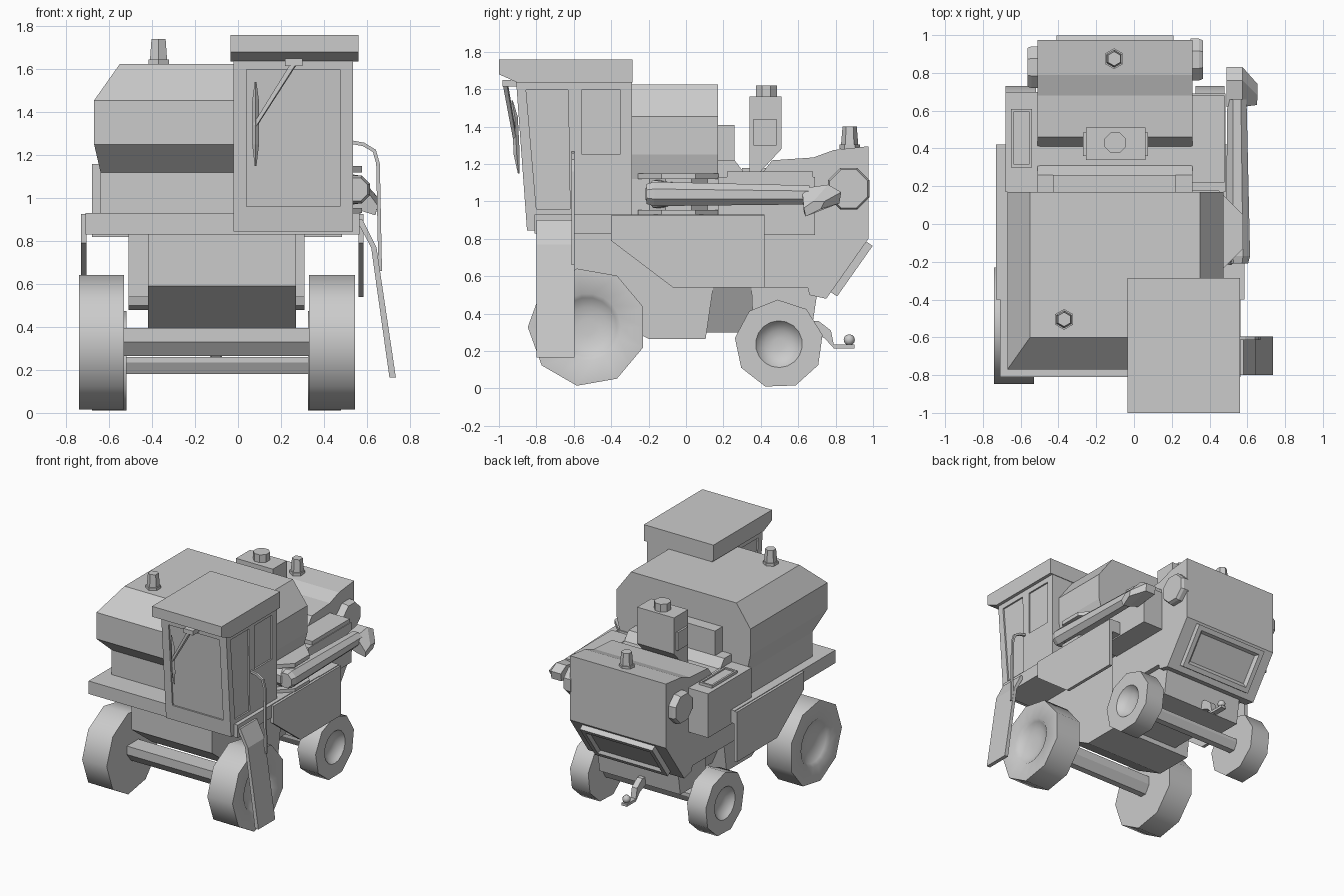
import bpy, bmesh
from math import cos, sin, radians, pi
from mathutils import Vector

if "Cube" in bpy.data.objects:
    bpy.data.objects.remove(bpy.data.objects["Cube"])


def mesh(name, verts, faces):
    me = bpy.data.meshes.new(name)
    bm = bmesh.new()
    vs = [bm.verts.new(v) for v in verts]
    for f in faces:
        bm.faces.new([vs[i] for i in f])
    bmesh.ops.remove_doubles(bm, verts=bm.verts, dist=1e-5)
    bmesh.ops.recalc_face_normals(bm, faces=bm.faces)
    bm.to_mesh(me)
    bm.free()
    ob = bpy.data.objects.new(name, me)
    bpy.context.collection.objects.link(ob)
    return ob


def loft(name, rings):
    n, m = len(rings[0]), len(rings)
    faces = [(k * n + i, k * n + (i + 1) % n, (k + 1) * n + (i + 1) % n, (k + 1) * n + i)
             for k in range(m - 1) for i in range(n)]
    faces += [tuple(range(n)), tuple(range((m - 1) * n, m * n))]
    return mesh(name, [v for r in rings for v in r], faces)


def prism(name, pts, x0, x1):
    """Side (y, z) profile extruded along x."""
    return loft(name, [[(x, y, z) for y, z in pts] for x in (x0, x1)])


def rect(x0, x1, y0, y1, z):
    return [(x0, y0, z), (x1, y0, z), (x1, y1, z), (x0, y1, z)]


def box(name, x0, x1, y0, y1, z0, z1):
    return loft(name, [rect(x0, x1, y0, y1, z0), rect(x0, x1, y0, y1, z1)])


def tube(name, path, radii, n, rot=0.0):
    """n-sided capped tube through points."""
    path = [Vector(p) for p in path]
    rings = []
    for i, p in enumerate(path):
        d = (path[min(i + 1, len(path) - 1)] - path[max(i - 1, 0)]).normalized()
        ref = Vector((0, 0, 1)) if abs(d.z) < 0.9 else Vector((1, 0, 0))
        u = d.cross(ref).normalized()
        v = u.cross(d)
        rings.append([p + radii[i] * (u * cos(rot + 2 * pi * k / n) + v * sin(rot + 2 * pi * k / n))
                      for k in range(n)])
    return loft(name, rings)


def smooth(ob, deg):
    bpy.ops.object.select_all(action='DESELECT')
    ob.select_set(True)
    bpy.context.view_layer.objects.active = ob
    bpy.ops.object.shade_smooth_by_angle(angle=radians(deg))


def cut(ob, cutter):
    """Recess a panel with a hidden cutter."""
    mod = ob.modifiers.new("recess", 'BOOLEAN')
    mod.operation, mod.solver, mod.object = 'DIFFERENCE', 'EXACT', cutter
    cutter.hide_render = True
    cutter.hide_set(True)


def wheel(name, xin, xout, y, z, r, hub, start):
    """Nine-sided tyre with a round dished hub."""
    s = 1 if xout > xin else -1
    rings = []
    for rad, x, tyre in ((r, xin, 1), (r, xout, 1), (hub, xout, 0), (hub * .88, xout - s * .02, 0),
                         (hub * .6, xout - s * .045, 0), (hub * .25, xout - s * .052, 0)):
        ring = []
        for k in range(18):
            a = radians(start + 20 * k)
            q = rad * (cos(radians(20)) if tyre and k % 2 else 1)
            ring.append((x, y + q * cos(a), z + q * sin(a)))
        rings.append(ring)
    smooth(loft(name, rings), 44)


# Wheels and axles
for side, fi, fo, ri, ro in (("left", -.53, -.74, -.52, -.68), ("right", .33, .545, .325, .48)):
    wheel("front_wheel_" + side, fi, fo, -.528, .328, .318, .18, 180)
    wheel("rear_wheel_" + side, ri, ro, .497, .237, .238, .125, 92)
prism("front_axle", [(-.6, .395), (-.6, .33), (-.55, .265), (-.5, .265), (-.46, .33), (-.46, .395)], -.54, .34)
prism("rear_axle", [(.44, .26), (.44, .235), (.47, .18), (.52, .18), (.55, .235), (.55, .26)], -.53, .33)

# Underbody with steering recess between belly and rear
prism("belly", [(-.7, .84), (-.7, .59), (-.45, .4), (-.2, .265), (.105, .265), (.145, .54), (.145, .84)], -.42, .27)
loft("recess_core", [rect(-.3, .15, .1, .38, .3), rect(-.42, .27, .14, .38, .54)])
prism("rear_underbody", [(.35, .54), (.36, .3), (.67, .3), (.7, .5), (.7, .6), (.35, .6)], -.42, .27)

# Rear hood with engine deck
prism("rear_hood", [(.12, .54), (.65, .54), (.66, .5), (.75, .48), (.975, .8), (.975, 1.295), (.79, 1.275),
                    (.68, 1.235), (.46, 1.22), (.41, 1.155), (.31, 1.155), (.26, 1.22), (.12, 1.22)], -.51, .31)

# Framed rear hatch on the sloping back
a, b, nrm = Vector((0, .965, .785)), Vector((0, .775, .515)), Vector((0, .82, -.57))


def hatch_ring(inset, out):
    d = (b - a).normalized() * inset
    return [Vector((x, 0, 0)) + p + nrm * out for x, p in
            ((-.41 + inset, a + d), (.21 - inset, a + d), (.21 - inset, b - d), (-.41 + inset, b - d))]


loft("rear_hatch", [hatch_ring(0, -.02), hatch_ring(0, .04), hatch_ring(.035, .04), hatch_ring(.055, .02)])

# Side discs of the hood
for side, x0, x1, y in (("left", -.5, -.565, .83), ("right", .3, .365, .87)):
    tube("hood_disc_" + side, [(x0, y, 1.068), ((x0 + 2 * x1) / 3, y, 1.068), (x1, y, 1.068)],
         [.12, .12, .11], 8, pi / 8)

# Side casings, skirts and platform
box("platform", -.71, .565, -.81, .19, .83, .93)
box("casing_left", -.68, -.5, .17, .7, .82, 1.16)
box("casing_right", .3, .485, .17, .69, .82, 1.13)
box("casing_lid_right", .305, .48, .22, .68, 1.1, 1.16)
lid = [rect(-.65, -.54, .3, .61, 1.15), rect(-.65, -.54, .3, .61, 1.18),
       rect(-.635, -.555, .315, .595, 1.18), rect(-.635, -.555, .315, .595, 1.17)]
loft("casing_lid_left", lid)
skirt = [(-.4, .925), (-.4, .79), (-.07, .54), (.42, .54), (.42, .925)]
prism("skirt_right", skirt, .56, .585)
prism("skirt_left", skirt, -.73, -.705)
box("rear_ledge_right", .3, .57, .18, .42, .83, .93)
box("rear_ledge_left", -.71, -.5, .18, .42, .83, .93)

# Grain tank
loft("grain_tank", [rect(-.64, .44, -.63, .17, .92), rect(-.64, .44, -.63, .17, 1.12), rect(-.67, .475, -.77, .17, 1.25),
                    rect(-.67, .475, -.77, .17, 1.455), rect(-.55, .35, -.6, .17, 1.625)])
box("tank_back_box", -.43, .22, .16, .26, 1.15, 1.41)

# Cab with recessed windows
cab = prism("cab", [(-.85, .845), (-.908, 1.64), (-.29, 1.64), (-.29, .845)], -.02, .535)
prism("cab_roof", [(-1, 1.76), (-1, 1.68), (-.9, 1.635), (-.285, 1.635), (-.285, 1.76)], -.035, .56)


def front_y(z):
    return -.85 - .058 * (z - .845) / .795


cut(cab, prism("windscreen_cutter", [(front_y(z) + o, z) for z, o in ((.96, -.03), (1.6, -.03), (1.6, .012), (.96, .012))],
               .04, .475))
for side, x0, x1 in (("left", -.05, -.008), ("right", .523, .56)):
    cut(cab, prism("door_window_cutter_" + side, [(-.8, .96), (-.855, 1.595), (-.63, 1.595), (-.62, .96)], x0, x1))
    cut(cab, box("rear_window_cutter_" + side, x0, x1, -.56, -.35, 1.255, 1.595))

# Wiper
tube("wiper_arm", [(.26, -.965, 1.625), (.08, -.915, 1.34)], [.016, .012], 4, pi / 4)
tube("wiper_blade", [(.082, -.895, 1.15), (.082, -.905, 1.25), (.082, -.915, 1.45), (.082, -.93, 1.54)],
     [.004, .016, .016, .004], 4)
box("wiper_mount", .22, .3, -.98, -.9, 1.615, 1.65)

# Air intake on the engine deck
prism("air_intake", [(.34, 1.56), (.51, 1.56), (.51, 1.28), (.38, 1.14), (.34, 1.15)], -.255, .06)
tube("intake_cap", [(-.1, .43, 1.55), (-.1, .43, 1.62)], [.06, .06], 8, pi / 8)
for x0, x1 in ((-.255, -.27), (.06, .075)):
    prism("intake_grille", [(.36, 1.3), (.36, 1.44), (.485, 1.44), (.485, 1.3)], x0, x1)

# Beacon lamps
for name, x, y, z in (("tank_beacon", -.37, -.505, 1.62), ("hood_beacon", -.105, .875, 1.28)):
    tube(name, [(x, y, z), (x, y, z + .025), (x, y, z + .0251), (x, y, z + .12)], [.055, .055, .046, .038], 6)

# Unloading auger: turret, tube and discharge spout
for name, z0, z1, r in (("turret_base", .93, .955, .235), ("turret_drum", .95, 1.125, .18), ("turret_top", 1.12, 1.15, .235)):
    tube(name, [(.36, -.04, z0), (.36, -.04, z1)], [r] * 2, 8, pi / 8)
tube("auger_elbow", [(.4, -.13, 1.04), (.5, -.145, 1.04), (.545, -.1, 1.04), (.55, 0, 1.04)], [.08, .08, .07, .06], 8, pi / 8)
tube("auger_tube", [(.55, -.21, 1.04), (.55, -.17, 1.04), (.545, .66, 1.035)], [.058, .07, .055], 8, pi / 8)
loft("auger_spout", [[(.49, .62, 1.06), (.49, .76, 1.09), (.49, .83, 1.05), (.49, .82, .99), (.49, .63, .97)],
                     [(.575, .62, 1.07), (.575, .76, 1.09), (.575, .83, 1.05), (.575, .82, .99), (.575, .63, .94)],
                     [(.65, .63, .965), (.655, .68, 1.0), (.655, .74, 1.0), (.65, .72, .96), (.64, .64, .92)]])

# Ladder board and handrail
step = [(.55, .9), (.58, .9), (.645, .77), (.735, .165), (.705, .165), (.62, .77)]
loft("ladder", [[(x, y, z) for x, z in step] for y in (-.8, -.595)])
tube("handrail", [(.53, -.605, 1.26), (.585, -.605, 1.25), (.635, -.605, 1.22), (.652, -.605, 1.16), (.662, -.605, .66)],
     [.012] * 5, 4, pi / 4)

# Tow hitch
prism("hitch_arm", [(.66, .36), (.71, .36), (.775, .31), (.79, .235), (.9, .235), (.9, .215), (.79, .215), (.74, .27), (.66, .3)],
      -.125, -.08)
bpy.ops.mesh.primitive_uv_sphere_add(segments=10, ring_count=6, radius=.03, location=(-.1025, .873, .26))
bpy.context.object.name = "hitch_ball"
smooth(bpy.context.object, 50)
